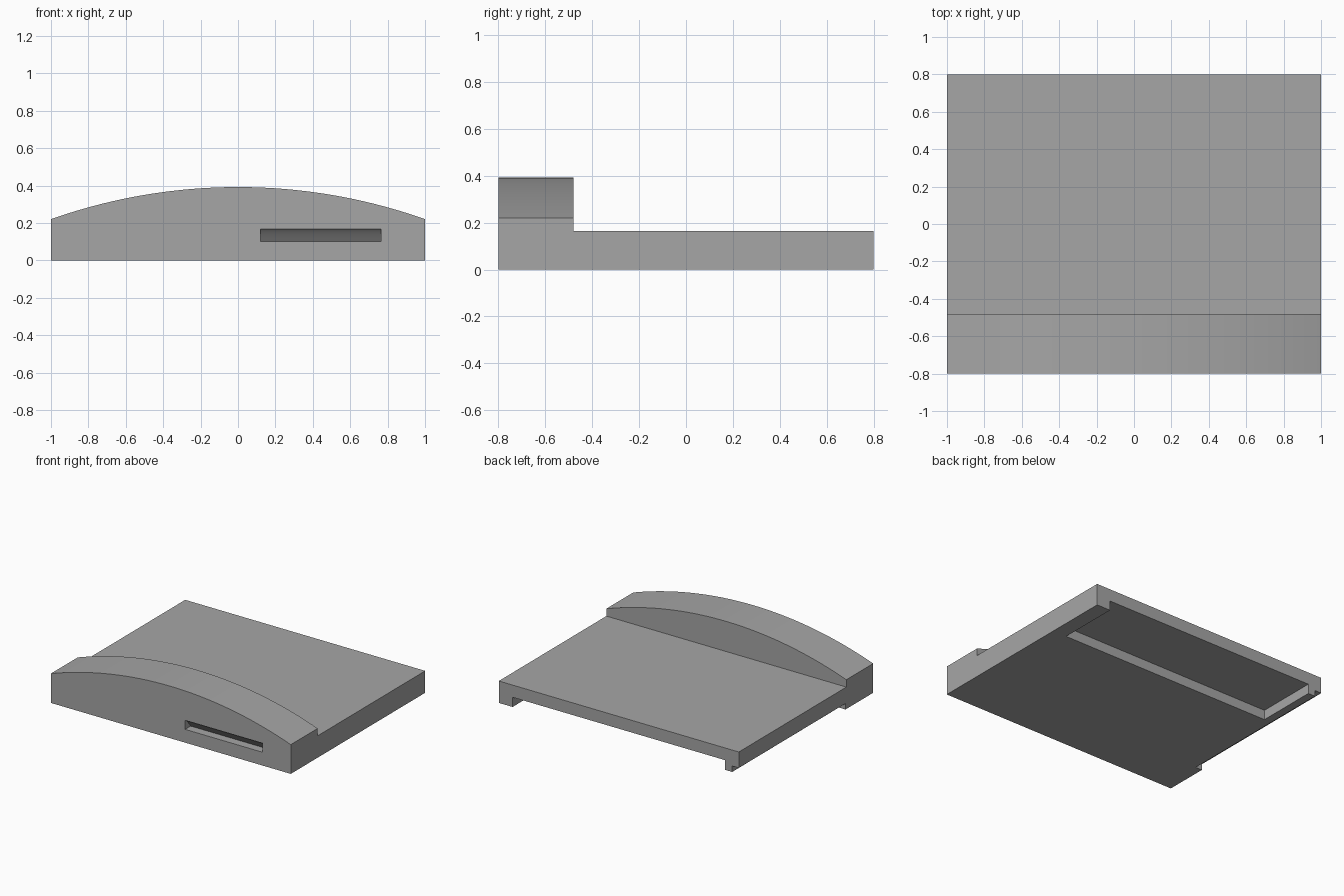
import bpy, bmesh, math

if "Cube" in bpy.data.objects:
    bpy.data.objects.remove(bpy.data.objects["Cube"])

grey = bpy.data.materials.new("mid_grey")
grey.diffuse_color = (0.38, 0.38, 0.38, 1)
grey.use_nodes = True
grey.node_tree.nodes["Principled BSDF"].inputs["Base Color"].default_value = grey.diffuse_color


def prism(name, outline, to_3d, start, end):
    """Extrude a 2D outline between two positions; to_3d maps (u, v, depth) to xyz."""
    bm = bmesh.new()
    rings = [[bm.verts.new(to_3d(u, v, d)) for u, v in outline] for d in (start, end)]
    bm.faces.new(rings[0])
    bm.faces.new(rings[1])
    n = len(outline)
    for i in range(n):
        j = (i + 1) % n
        bm.faces.new((rings[0][i], rings[0][j], rings[1][j], rings[1][i]))
    bmesh.ops.recalc_face_normals(bm, faces=bm.faces)
    mesh = bpy.data.meshes.new(name)
    bm.to_mesh(mesh)
    bm.free()
    obj = bpy.data.objects.new(name, mesh)
    bpy.context.collection.objects.link(obj)
    mesh.materials.append(grey)
    return obj


def along_y(u, v, d):
    return (u, d, v)


def along_x(u, v, d):
    return (d, u, v)


def box(name, x0, x1, y0, y1, z0, z1):
    return prism(name, [(x0, z0), (x1, z0), (x1, z1), (x0, z1)], along_y, y0, y1)


def combine(target, other, operation):
    mod = target.modifiers.new(other.name, 'BOOLEAN')
    mod.operation = operation
    mod.solver = 'EXACT'
    mod.object = other
    bpy.context.view_layer.objects.active = target
    bpy.ops.object.modifier_apply(modifier=mod.name)
    bpy.data.objects.remove(other)


# Raised front bar with a shallow arched top
radius, peak = 3.0, 0.392
half = math.asin(1 / radius)
arc = []
for i in range(49):
    a = half - 2 * half * i / 48
    arc.append((radius * math.sin(a), peak - radius + radius * math.cos(a)))
arc[0], arc[-1] = (1, arc[0][1]), (-1, arc[-1][1])
body = prism("dock_body", [(-1, 0), (1, 0)] + arc, along_y, -0.8, -0.48)

# Flat deck behind the bar
combine(body, box("deck", -1, 1, -0.48, 0.8, 0, 0.165), 'UNION')

# Underside recess, open at the back
combine(body, box("recess_cutter", -0.885, 0.885, 0.333, 0.9, -0.1, 0.073), 'DIFFERENCE')

# Rabbet along the lower left edge
combine(body, box("rabbet_cutter", -1.1, -0.945, -0.47, 0.9, -0.1, 0.045), 'DIFFERENCE')

# Front slot with a rounded ceiling sloping down to its floor
slot = [(-0.85, 0.1), (-0.735, 0.1), (-0.75, 0.12), (-0.768, 0.142),
        (-0.782, 0.158), (-0.79, 0.165), (-0.8, 0.168), (-0.85, 0.168)]
combine(body, prism("slot_cutter", slot, along_x, 0.12, 0.765), 'DIFFERENCE')

# Smooth the arch, keep every other edge crisp
bpy.ops.object.select_all(action='DESELECT')
body.select_set(True)
bpy.context.view_layer.objects.active = body
bpy.ops.object.shade_smooth_by_angle(angle=math.radians(15))
